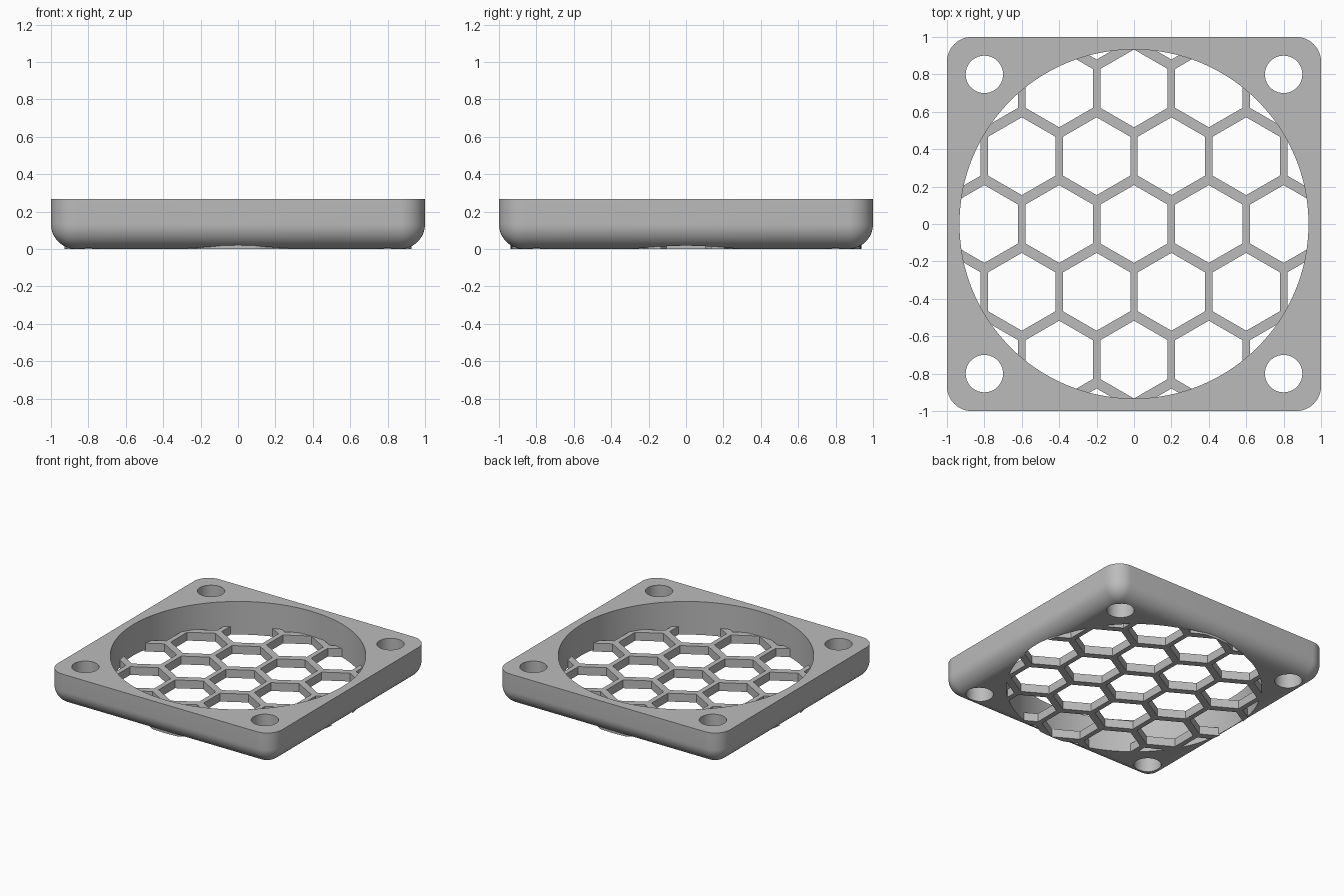
import bpy, bmesh, math
from mathutils import Matrix

if "Cube" in bpy.data.objects:
    bpy.data.objects.remove(bpy.data.objects["Cube"])

HEIGHT = 0.267
ROUND = 0.133
OPENING = 0.933
GRILLE = 0.067
PITCH_X, PITCH_Y = 0.4, 0.3625
HEX_RADIUS = 0.208

# Single grey plastic
grey = bpy.data.materials.new("grey plastic")
grey.use_nodes = True
grey.diffuse_color = (0.5, 0.5, 0.5, 1)
grey.node_tree.nodes["Principled BSDF"].inputs["Base Color"].default_value = (0.5, 0.5, 0.5, 1)


def make_object(name, bm):
    mesh = bpy.data.meshes.new(name)
    bm.to_mesh(mesh)
    bm.free()
    mesh.materials.append(grey)
    obj = bpy.data.objects.new(name, mesh)
    bpy.context.collection.objects.link(obj)
    return obj


def add_prism(bm, x, y, radius, low, high, sides, turn=0.0):
    place = Matrix.Translation((x, y, (low + high) / 2)) @ Matrix.Rotation(turn, 4, "Z")
    bmesh.ops.create_cone(bm, cap_ends=True, segments=sides, radius1=radius,
                          radius2=radius, depth=high - low, matrix=place)


def cut(obj, cutter):
    cutter.hide_render = True
    mod = obj.modifiers.new("cut", "BOOLEAN")
    mod.operation = "DIFFERENCE"
    mod.solver = "EXACT"
    mod.object = cutter
    bpy.context.view_layer.objects.active = obj
    bpy.ops.object.modifier_apply(modifier=mod.name)
    bpy.data.objects.remove(cutter)


def smooth(obj):
    bpy.ops.object.select_all(action="DESELECT")
    obj.select_set(True)
    bpy.context.view_layer.objects.active = obj
    bpy.ops.object.shade_smooth_by_angle(angle=math.radians(30))


# Square frame: rounded upright corners and rounded lower rim, sharp top
bm = bmesh.new()
bmesh.ops.create_cube(bm, size=1, matrix=Matrix.Translation((0, 0, HEIGHT / 2))
                      @ Matrix.Diagonal((2, 2, HEIGHT, 1)))
edges = [e for e in bm.edges if min(v.co.z for v in e.verts) < 0.01]
bmesh.ops.bevel(bm, geom=edges, offset=ROUND, segments=12, profile=0.5, affect="EDGES")
frame = make_object("frame", bm)

# Large round opening and four screw holes
bm = bmesh.new()
add_prism(bm, 0, 0, OPENING, -0.2, 0.5, 128)
for x in (-0.8, 0.8):
    for y in (-0.8, 0.8):
        add_prism(bm, x, y, 0.1, -0.2, 0.5, 48)
cut(frame, make_object("hole_cutter", bm))
smooth(frame)

# Thin disc across the opening, pierced by staggered hexagons
bm = bmesh.new()
add_prism(bm, 0, 0, OPENING + 0.004, 0, GRILLE, 128)
grille = make_object("honeycomb_grille", bm)

bm = bmesh.new()
for row in range(-3, 4):
    for column in range(-3, 4):
        x = (column + 0.5 * (row % 2)) * PITCH_X
        y = row * PITCH_Y
        if math.hypot(x, y) < OPENING + HEX_RADIUS:
            add_prism(bm, x, y, HEX_RADIUS, -0.1, 0.2, 6)
# Point every hexagon along y
if max(v.co.y for v in bm.verts if abs(v.co.x) < 0.19 and abs(v.co.y) < 0.25) < HEX_RADIUS - 0.01:
    bm.clear()
    for row in range(-3, 4):
        for column in range(-3, 4):
            x = (column + 0.5 * (row % 2)) * PITCH_X
            if math.hypot(x, row * PITCH_Y) < OPENING + HEX_RADIUS:
                add_prism(bm, x, row * PITCH_Y, HEX_RADIUS, -0.1, 0.2, 6, math.pi / 6)
cut(grille, make_object("hexagon_cutter", bm))
smooth(grille)
